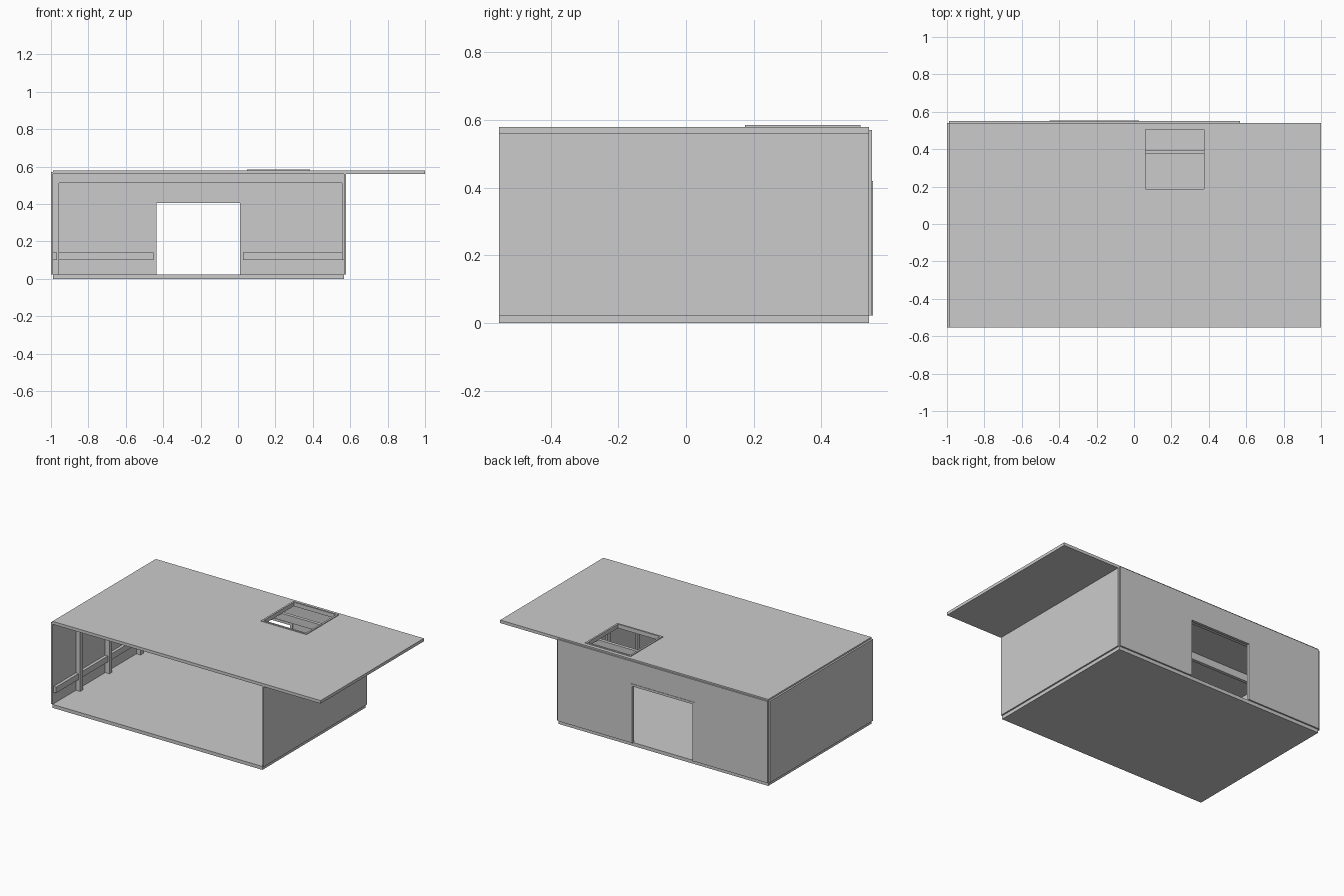
import bpy

if "Cube" in bpy.data.objects:
    bpy.data.objects.remove(bpy.data.objects["Cube"])


def box(name, x0, x1, y0, y1, z0, z1):
    """Axis-aligned box from its extents."""
    bpy.ops.mesh.primitive_cube_add(size=1)
    o = bpy.context.object
    o.name = name
    o.location = ((x0 + x1) / 2, (y0 + y1) / 2, (z0 + z1) / 2)
    o.scale = (x1 - x0, y1 - y0, z1 - z0)
    bpy.ops.object.transform_apply(location=True, scale=True)
    return o


F, B = -0.553, 0.54            # front and back edge of floor and roof
L, R = -0.988, 0.568           # left and right edge of the floor
FZ, RZ, TOP = 0.023, 0.56, 0.58  # floor top, roof underside, roof top
DL, DR, DH = -0.445, 0.02, 0.415  # doorway
HX0, HX1, HY0, HY1 = 0.055, 0.38, 0.18, 0.51  # roof hatch

# Floor in three panels
step = (B - F) / 3
for i in range(3):
    box("floor_panel", L, R, F + i * step, F + (i + 1) * step, 0, FZ)

# Side walls
box("left_wall", L - 0.012, L, F, B, FZ, 0.57)
box("right_wall", R, R + 0.01, F, B, FZ, RZ)

# Back wall around the doorway
box("back_wall_left", L, DL, B, 0.55, FZ, 0.57)
box("back_wall_right", DR, R, B, 0.55, FZ, 0.57)
box("door_header", DL, DR, B, 0.55, DH, 0.57)

# Door trim
box("door_trim_left", DL - 0.008, DL + 0.008, 0.535, 0.553, FZ, DH + 0.005)
box("door_trim_right", DR - 0.008, DR + 0.008, 0.535, 0.553, FZ, DH + 0.005)
box("door_trim_top", DL + 0.008, DR - 0.008, 0.535, 0.553, DH - 0.01, DH + 0.005)

# Roof panels, the right one overhanging the wall
box("roof_left", L, HX0, F, B, RZ, TOP)
box("roof_middle", HX0, HX1, F, HY0, RZ, TOP)
box("roof_middle_back", HX0, HX1, HY1, B, RZ, TOP)
box("roof_right", HX1, 1.0, F, B, RZ, TOP)

# Raised hatch frame
t = 0.006
for x in (HX0, HX1):
    box("hatch_frame_side", x - t, x + t, HY0 - t, HY1 + t, RZ - 0.002, 0.585)
for y in (HY0, HY1):
    box("hatch_frame_end", HX0 + t, HX1 - t, y - t, y + t, RZ - 0.002, 0.585)

# Ceiling joists and wall studs
for y in (-0.29, 0.045, 0.385):
    box("ceiling_joist", L, R, y - 0.011, y + 0.011, 0.512, RZ)
for y in (-0.29, 0.02, 0.35):
    box("left_stud", L, -0.957, y - 0.015, y + 0.015, FZ, 0.512)
    box("right_stud", 0.556, R, y - 0.015, y + 0.015, 0.10, 0.512)

# Low rails on the left and back walls
box("left_rail", L, -0.968, F + 0.01, B, 0.10, 0.14)
box("back_rail_left", -0.968, DL - 0.008, 0.52, B, 0.10, 0.14)
box("back_rail_right", DR + 0.008, R, 0.52, B, 0.10, 0.14)
